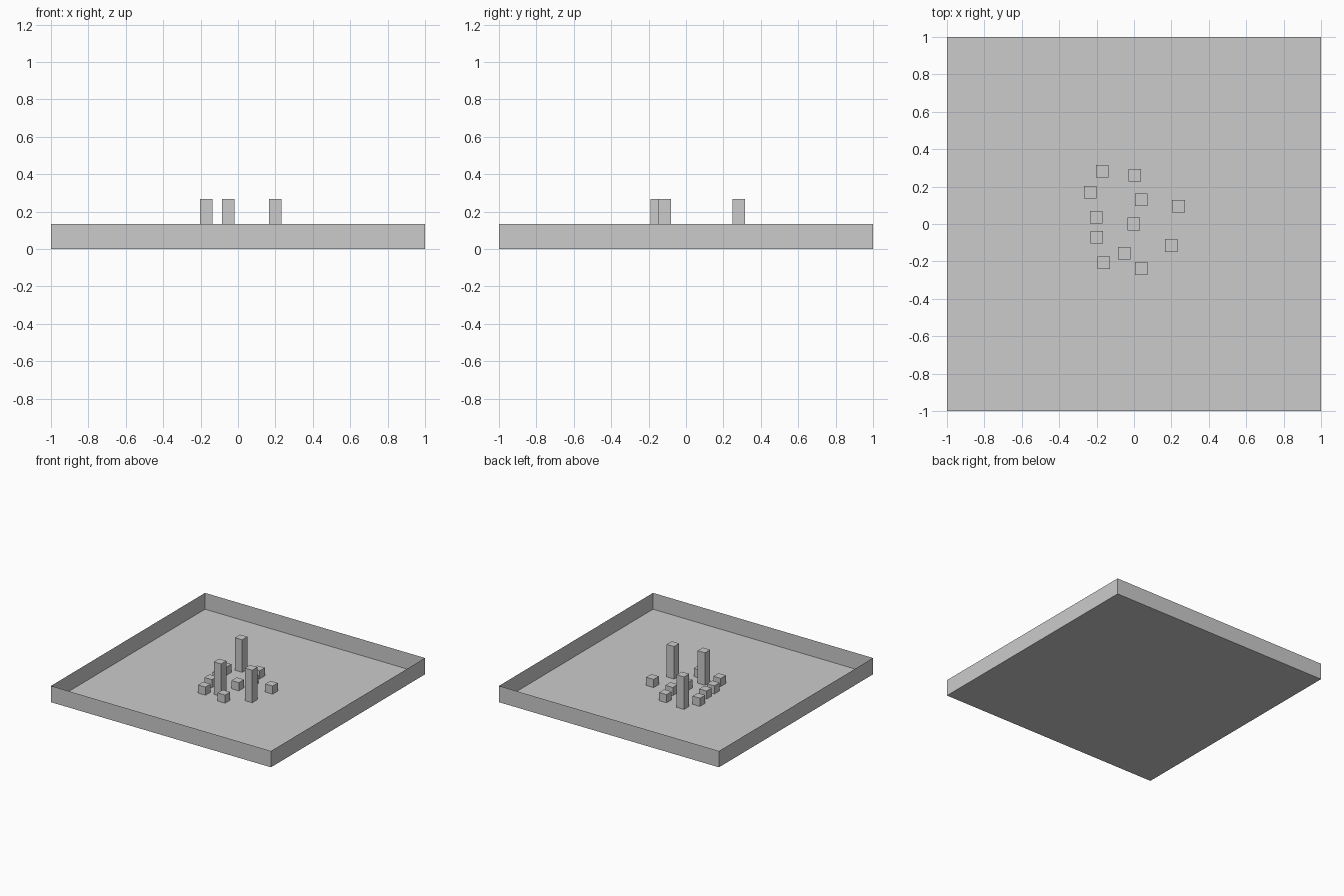
import bpy, bmesh
from mathutils import Matrix, Vector

if "Cube" in bpy.data.objects:
    bpy.data.objects.remove(bpy.data.objects["Cube"])

WALL_H = 0.134
BLOCK = 0.067
PILLAR_H = 0.267


def box(name, x, y, sx, sy, height, open_top=False):
    """Box standing on z = 0, optionally without its top face."""
    bm = bmesh.new()
    bmesh.ops.create_cube(bm, size=1.0)
    if open_top:
        top = [f for f in bm.faces if f.normal.z > 0.5]
        bmesh.ops.delete(bm, geom=top, context='FACES_ONLY')
    bmesh.ops.transform(
        bm, verts=bm.verts,
        matrix=Matrix.Translation((x, y, height / 2)) @ Matrix.Diagonal(Vector((sx, sy, height, 1))))
    mesh = bpy.data.meshes.new(name)
    bm.to_mesh(mesh)
    bm.free()
    obj = bpy.data.objects.new(name, mesh)
    bpy.context.collection.objects.link(obj)
    return obj


# Open tray: floor with thin sheet walls
box("tray", 0, 0, 2, 2, WALL_H, open_top=True)

# Low cubes scattered on the floor
cubes = [(0.005, 0.26), (-0.235, 0.169), (0.04, 0.129), (0.238, 0.095),
         (-0.202, 0.036), (-0.002, 0.0), (-0.198, -0.072),
         (-0.161, -0.206), (0.039, -0.238)]
for i, (x, y) in enumerate(cubes, 1):
    box(f"small_cube_{i}", x, y, BLOCK, BLOCK, BLOCK)

# Tall pillars rising above the walls
pillars = [(-0.169, 0.281), (0.2, -0.115), (-0.053, -0.157)]
for i, (x, y) in enumerate(pillars, 1):
    box(f"tall_pillar_{i}", x, y, BLOCK, BLOCK, PILLAR_H)
